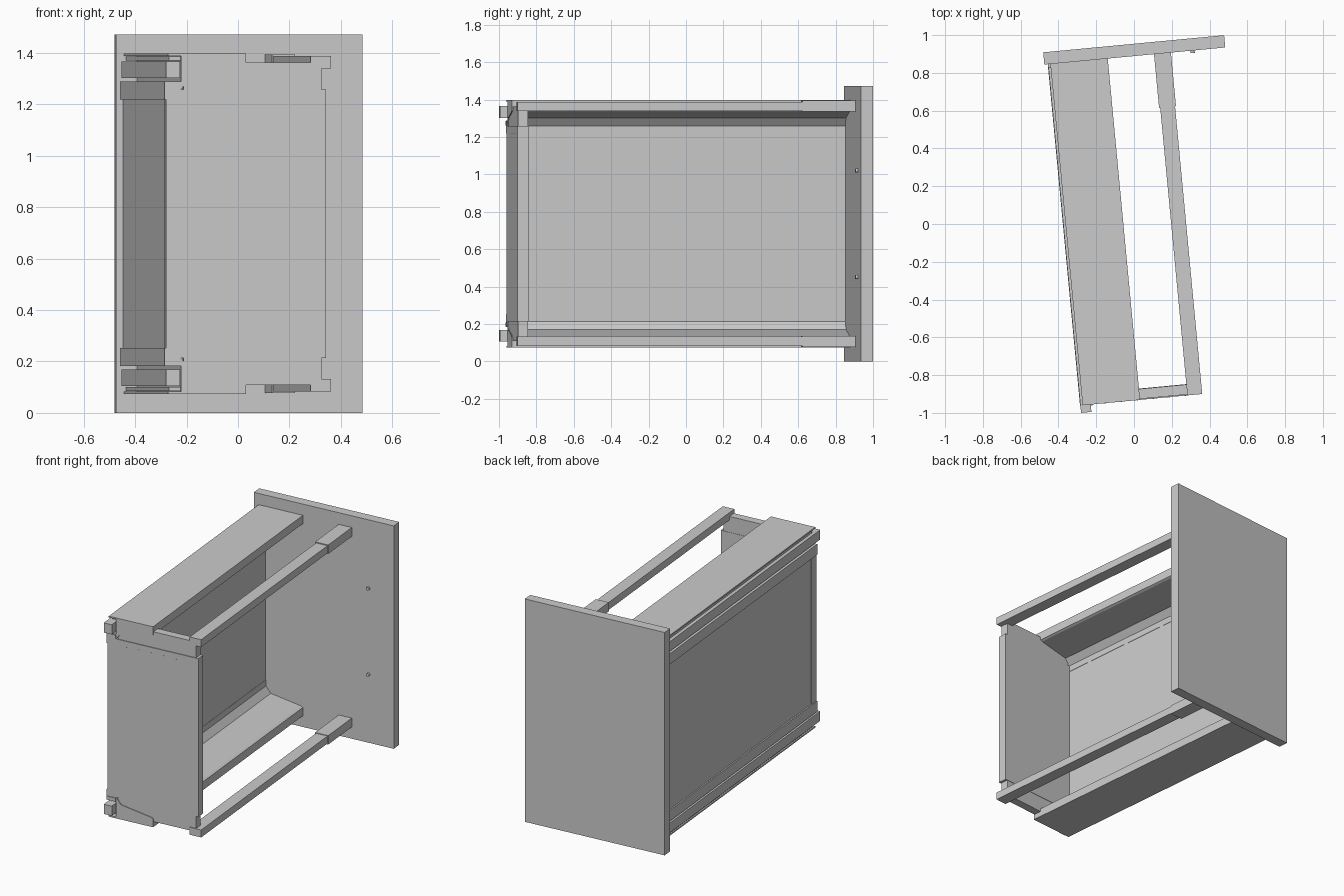
import bpy, bmesh, math
from mathutils import Matrix

if "Cube" in bpy.data.objects:
    bpy.data.objects.remove(bpy.data.objects["Cube"])

TURN = math.radians(5.4)   # whole drawer is yawed slightly
MID = 0.7355               # mirror height


def finish(name, bm, mirror):
    bmesh.ops.recalc_face_normals(bm, faces=bm.faces)
    me = bpy.data.meshes.new(name)
    bm.to_mesh(me)
    bm.free()
    ob = bpy.data.objects.new(name, me)
    bpy.context.collection.objects.link(ob)
    ob.location.z = MID
    ob.rotation_euler.z = TURN
    if mirror:
        m = ob.modifiers.new("mirror", 'MIRROR')
        m.use_axis = (False, False, True)
        m.use_mirror_merge = False
    return ob


def prism(name, profile, v0, v1, mirror=False):
    """Extrude an (x, z) profile along the drawer's length."""
    bm = bmesh.new()
    f = bm.faces.new([bm.verts.new((x, v0, z - MID)) for x, z in profile])
    ext = bmesh.ops.extrude_face_region(bm, geom=[f])
    for e in ext['geom']:
        if isinstance(e, bmesh.types.BMVert):
            e.co.y = v1
    return finish(name, bm, mirror)


def box(name, x0, x1, v0, v1, z0, z1, mirror=False):
    return prism(name, [(x0, z0), (x1, z0), (x1, z1), (x0, z1)], v0, v1, mirror)


def stud(name, x, v, z, r, depth, mirror=False):
    bm = bmesh.new()
    bmesh.ops.create_cone(bm, cap_ends=True, segments=12, radius1=r, radius2=r, depth=depth,
                          matrix=Matrix.Translation((x, v, z - MID)) @ Matrix.Rotation(math.pi / 2, 4, 'X'))
    return finish(name, bm, mirror)


# Drawer front plate with its screws
box("front_plate", -0.393, 0.569, 0.885, 0.95, 0, 2 * MID)
stud("front_screw", 0.395, 0.88, 1.02, 0.011, 0.016, True)

# Drawer floor and its edge lips
box("drawer_floor", -0.366, -0.312, -0.925, 0.885, 0.25, 1.221)
box("floor_lip", -0.375, -0.31, -0.93, 0.885, 1.218, 1.288, True)

# Rear panel with upper and lower brackets
box("rear_panel", -0.369, 0.255, -0.93, -0.87, 0.213, 1.258)
box("rear_bracket", -0.30, 0.238, -0.925, -0.872, 1.258, 1.362, True)
box("rear_tab", -0.37, -0.31, -0.935, -0.87, 1.262, 1.285, True)
for i in range(6):
    stud("rear_rivet", -0.24 + i * 0.085, -0.93, 1.22, 0.004, 0.003)

# Side walls: sloped inside, slot for the runner underneath
prism("side_wall", [(-0.361, 1.397), (-0.056, 1.397), (-0.056, 1.342), (-0.07, 1.335),
                    (-0.277, 1.30), (-0.31, 1.258), (-0.31, 1.388), (-0.361, 1.388)],
      -0.93, 0.885, True)

# Runners and their slide members
box("runner", -0.373, -0.318, -0.969, 0.87, 1.302, 1.366, True)
box("runner_slide", -0.355, -0.308, -0.90, 0.87, 1.37, 1.385, True)

# Upper gallery rails with front sleeves
box("gallery_rail", 0.196, 0.275, -0.93, 0.885, 1.339, 1.388, True)
box("rail_sleeve", 0.190, 0.280, 0.60, 0.885, 1.335, 1.394, True)
